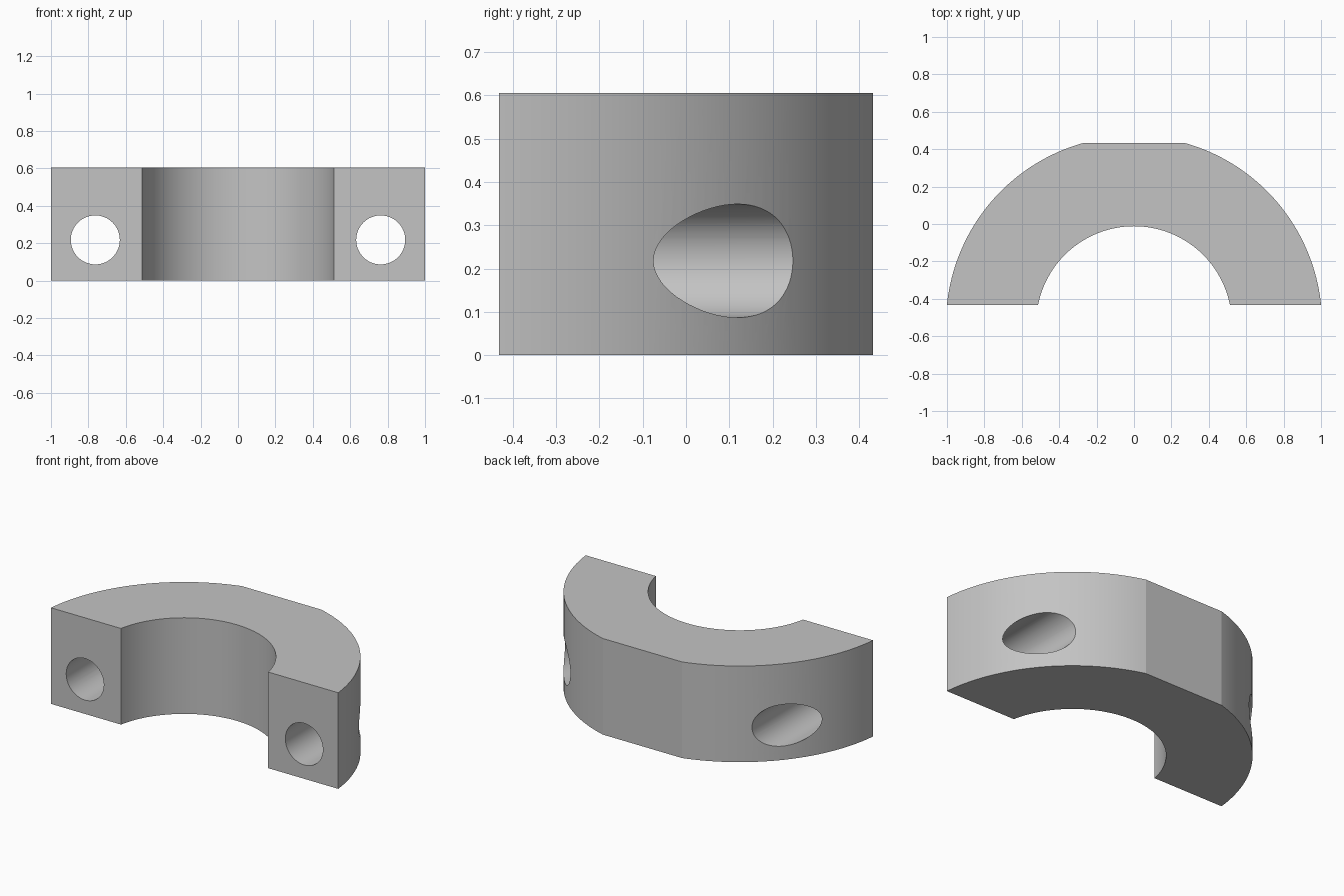
import bpy
import bmesh
from math import asin, cos, pi, sin

HEIGHT = 0.605
FRONT, BACK = -0.432, 0.432
CENTRE_Y = -0.535
OUTER, INNER = 1.0055, 0.523
HOLE_X, HOLE_Z, HOLE_R = 0.763, 0.218, 0.131

cube = bpy.data.objects.get("Cube")
if cube:
    bpy.data.objects.remove(cube, do_unlink=True)

# Single plain grey finish
grey = bpy.data.materials.new("light grey")
grey.use_nodes = True
colour = (0.55, 0.55, 0.55, 1)
grey.diffuse_color = colour
grey.node_tree.nodes["Principled BSDF"].inputs["Base Color"].default_value = colour


def arc(radius, start, end, steps):
    angles = [start + (end - start) * i / steps for i in range(steps + 1)]
    return [(radius * cos(a), CENTRE_Y + radius * sin(a)) for a in angles]


# Half ring outline: outer arcs either side of the back flat, then the bore
low_out = asin((FRONT - CENTRE_Y) / OUTER)
flat = asin((BACK - CENTRE_Y) / OUTER)
low_in = asin((FRONT - CENTRE_Y) / INNER)
outline = arc(OUTER, low_out, flat, 40)
outline += arc(OUTER, pi - flat, pi - low_out, 40)
outline += arc(INNER, pi - low_in, low_in, 72)

bm = bmesh.new()
base = bm.faces.new([bm.verts.new((x, y, 0)) for x, y in outline])
top = bmesh.ops.extrude_face_region(bm, geom=[base])["geom"]
bmesh.ops.translate(bm, vec=(0, 0, HEIGHT),
                    verts=[v for v in top if isinstance(v, bmesh.types.BMVert)])
bmesh.ops.recalc_face_normals(bm, faces=bm.faces)
mesh = bpy.data.meshes.new("clamp_half")
bm.to_mesh(mesh)
bm.free()
clamp = bpy.data.objects.new("clamp_half", mesh)
bpy.context.collection.objects.link(clamp)
mesh.materials.append(grey)

# Bolt holes running front to back through both arms
cutters = []
for side, x in (("left", HOLE_X), ("right", -HOLE_X)):
    bpy.ops.mesh.primitive_cylinder_add(vertices=64, radius=HOLE_R, depth=3,
                                        location=(x, 0, HOLE_Z), rotation=(pi / 2, 0, 0))
    cutter = bpy.context.object
    cutter.name = side + "_bolt_hole_cutter"
    cutter.hide_render = True
    cutter.data.materials.append(grey)
    cutters.append(cutter)
    cut = clamp.modifiers.new(side + " bolt hole", 'BOOLEAN')
    cut.operation = 'DIFFERENCE'
    cut.solver = 'EXACT'
    cut.object = cutter

bpy.ops.object.select_all(action='DESELECT')
bpy.context.view_layer.objects.active = clamp
clamp.select_set(True)
for name in [m.name for m in clamp.modifiers]:
    bpy.ops.object.modifier_apply(modifier=name)
for cutter in cutters:
    bpy.data.objects.remove(cutter, do_unlink=True)

# Smooth curved walls with crisp edges at the flat and hole rims
bpy.ops.object.shade_smooth_by_angle(angle=pi / 18)
